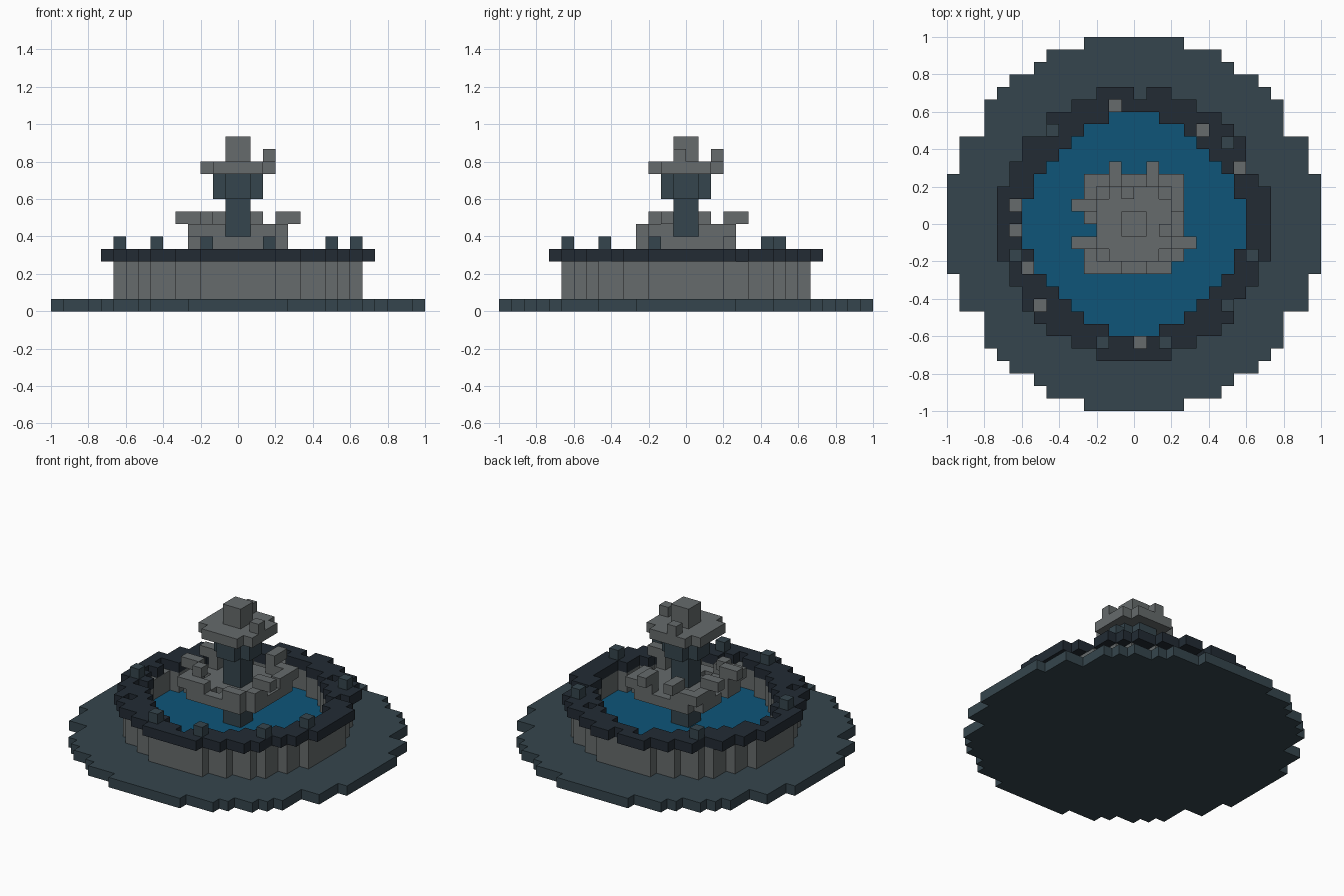
import bpy, bmesh

if "Cube" in bpy.data.objects:
    bpy.data.objects.remove(bpy.data.objects["Cube"])

U = 1 / 15          # edge length of one block
cells = {}          # (x, y, z) -> part name


def half(i):
    """Distance index from the centre line: 0 for cells -1 and 0."""
    return i if i >= 0 else -i - 1


def disc(widths):
    """Cells of a stepped disc, given its half width for each row outward."""
    n = max(widths)
    return {(x, y) for x in range(-n, n) for y in range(-n, n)
            if half(y) < len(widths) and half(x) < widths[half(y)]}


def fill(part, plan, z0, z1):
    for x, y in plan:
        for z in range(z0, z1):
            cells[(x, y, z)] = part


# Stepped outlines
plaza = disc([15] * 4 + [14] * 3 + [12] * 3 + [11, 10, 8, 7, 4])
rim_out = disc([11, 11, 11, 10, 10, 9, 9, 8, 7, 5, 3])
wall_out = disc([10, 10, 10, 9, 9, 8, 8, 7, 5, 3])
pool = disc([9, 9, 8, 8, 7, 6, 5, 4, 2])

# Paving, basin and water
fill("paving", plaza, 0, 1)
fill("basin_wall", wall_out - pool, 1, 4)
fill("water", pool, 1, 2)

# Weathered rim: some stones are missing
missing = {(-2, 9), (5, 7), (8, 4), (-10, 1), (-10, -1), (-9, -4), (-8, -7), (0, -10),
           (0, 10), (9, 4), (-8, 7), (8, -7)}
fill("basin_rim", rim_out - pool - missing, 4, 5)
fill("rim_stones", {(-10, -3), (9, -3), (-3, -10), (2, -10), (-7, 7), (7, 6), (7, -7)}, 5, 6)

# Lower bowl: floor, broken side wall, loose top stones
floor = disc([4, 4, 4, 3]) - {(-1, -3), (-4, -1)}
square = disc([4] * 4)
side = {(x, y) for x, y in square - disc([3] * 3)
        if half(x) > 0 and half(y) > 0} - {(3, -4)}
fill("lower_bowl", floor, 5, 6)
fill("lower_bowl", side, 6, 7)
fill("lower_bowl", {(-5, 1), (-5, -2), (4, -2), (-2, 4), (1, 4), (-4, 1), (-4, -2),
                    (3, -2), (-2, 3), (1, 3), (-3, -3)}, 7, 8)

# Central column with a wider head
fill("column", disc([1]), 2, 11)
fill("column", disc([2, 1]), 9, 11)

# Upper bowl and finial
fill("upper_bowl", disc([3, 3, 2]), 11, 12)
fill("upper_bowl", {(2, -1), (-1, 2)}, 12, 13)
fill("finial", disc([1]), 12, 14)


def material(name, rgb):
    m = bpy.data.materials.new(name)
    m.diffuse_color = (*rgb, 1)
    m.use_nodes = True
    m.node_tree.nodes["Principled BSDF"].inputs["Base Color"].default_value = m.diffuse_color
    return m


slate = material("slate", (0.036, 0.060, 0.074))
dark = material("dark stone", (0.016, 0.024, 0.034))
grey = material("grey stone", (0.132, 0.146, 0.149))
blue = material("water blue", (0.0044, 0.091, 0.190))
colours = {"paving": slate, "basin_wall": grey, "water": blue, "basin_rim": dark,
           "rim_stones": slate, "lower_bowl": grey, "column": slate,
           "upper_bowl": grey, "finial": grey}


def build(part, mat):
    """Make one mesh from the exposed sides of a part's blocks."""
    bm = bmesh.new()
    for c, p in cells.items():
        if p != part:
            continue
        for axis in range(3):
            for sign in (0, 1):
                near = list(c)
                near[axis] += 1 if sign else -1
                if tuple(near) in cells:
                    continue
                a, b = (axis + 1) % 3, (axis + 2) % 3
                ring = []
                for da, db in ((0, 0), (1, 0), (1, 1), (0, 1)):
                    v = list(c)
                    v[axis] += sign
                    v[a] += da
                    v[b] += db
                    ring.append(bm.verts.new([k * U for k in v]))
                bm.faces.new(ring if sign else ring[::-1])
    bmesh.ops.remove_doubles(bm, verts=bm.verts, dist=0.001)
    mesh = bpy.data.meshes.new(part)
    bm.to_mesh(mesh)
    bm.free()
    mesh.materials.append(mat)
    bpy.context.collection.objects.link(bpy.data.objects.new(part, mesh))


for part, mat in colours.items():
    build(part, mat)
